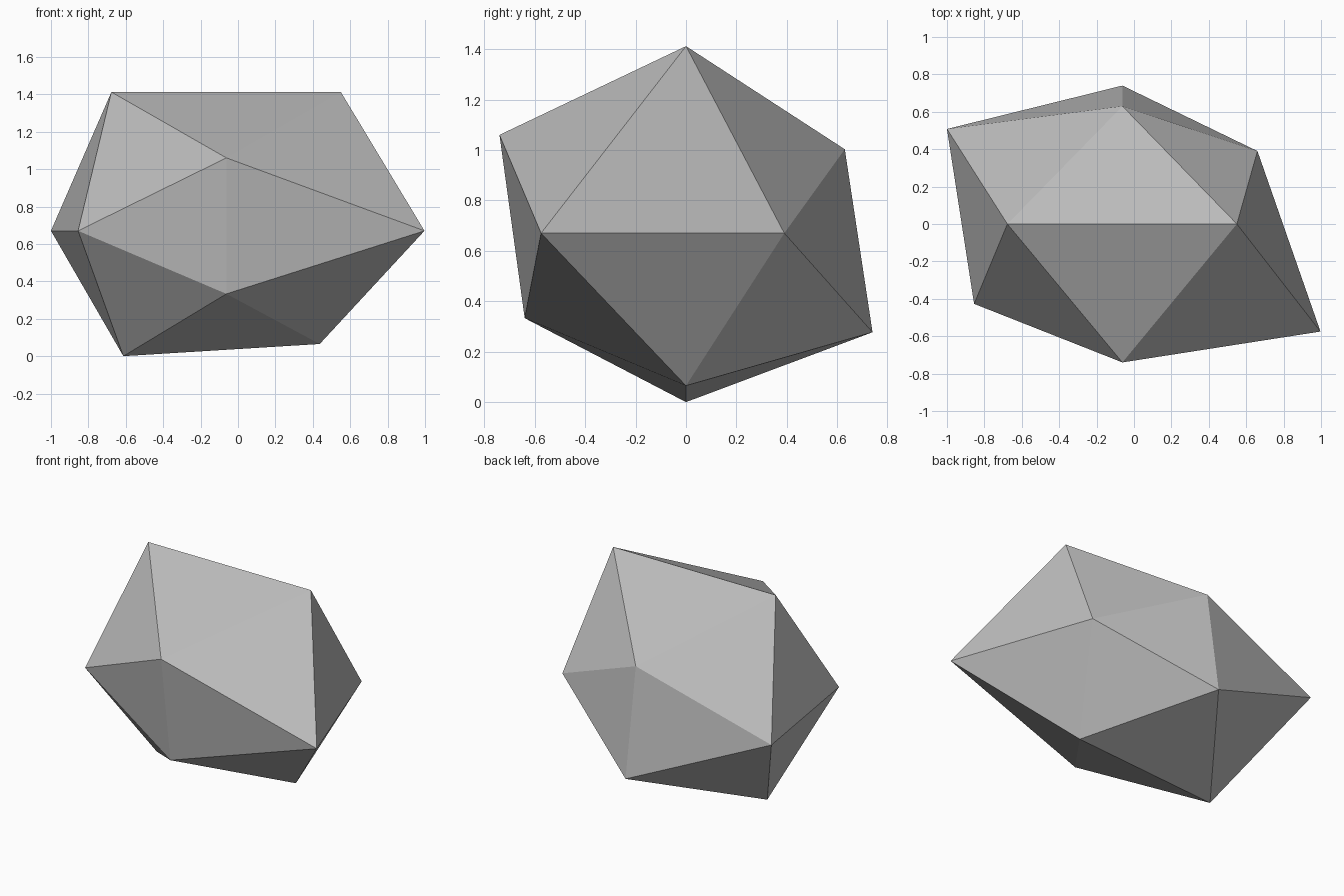
import bpy, bmesh

if "Cube" in bpy.data.objects:
    bpy.data.objects.remove(bpy.data.objects["Cube"])

# Irregular twenty-sided rock: three crossed "rectangles" of corners, keyed by sign
ridge = {(-1, 1): (-0.677, 0, 1.412), (1, 1): (0.55, 0, 1.412),
         (-1, -1): (-0.613, 0, 0), (1, -1): (0.437, 0, 0.065)}              # (x, z)
side = {(1, -1): (-0.062, -0.74, 1.06), (1, 1): (-0.062, 0.63, 1.003),
        (-1, -1): (-0.062, -0.64, 0.333), (-1, 1): (-0.062, 0.74, 0.277)}   # (z, y)
end = {(-1, -1): (-0.855, -0.427, 0.67), (1, -1): (-1, 0.508, 0.67),
       (-1, 1): (0.997, -0.575, 0.67), (1, 1): (0.66, 0.39, 0.67)}          # (y, x)

bm = bmesh.new()
R, S, E = ({k: bm.verts.new(p) for k, p in d.items()} for d in (ridge, side, end))
signs = (-1, 1)

# One face per octant
for x in signs:
    for y in signs:
        for z in signs:
            bm.faces.new((R[x, z], S[z, y], E[y, x]))

# Two faces beside each rectangle's short edge
for a in signs:
    for b in signs:
        bm.faces.new((R[-1, a], R[1, a], S[a, b]))
        bm.faces.new((S[-1, a], S[1, a], E[a, b]))
        bm.faces.new((E[-1, a], E[1, a], R[a, b]))
bmesh.ops.recalc_face_normals(bm, faces=bm.faces)

mesh = bpy.data.meshes.new("rock")
bm.to_mesh(mesh)
bm.free()
stone = bpy.data.materials.new("stone grey")
stone.diffuse_color = (0.5, 0.5, 0.5, 1)
stone.use_nodes = True
stone.node_tree.nodes["Principled BSDF"].inputs["Base Color"].default_value = stone.diffuse_color
mesh.materials.append(stone)
bpy.context.collection.objects.link(bpy.data.objects.new("rock", mesh))
